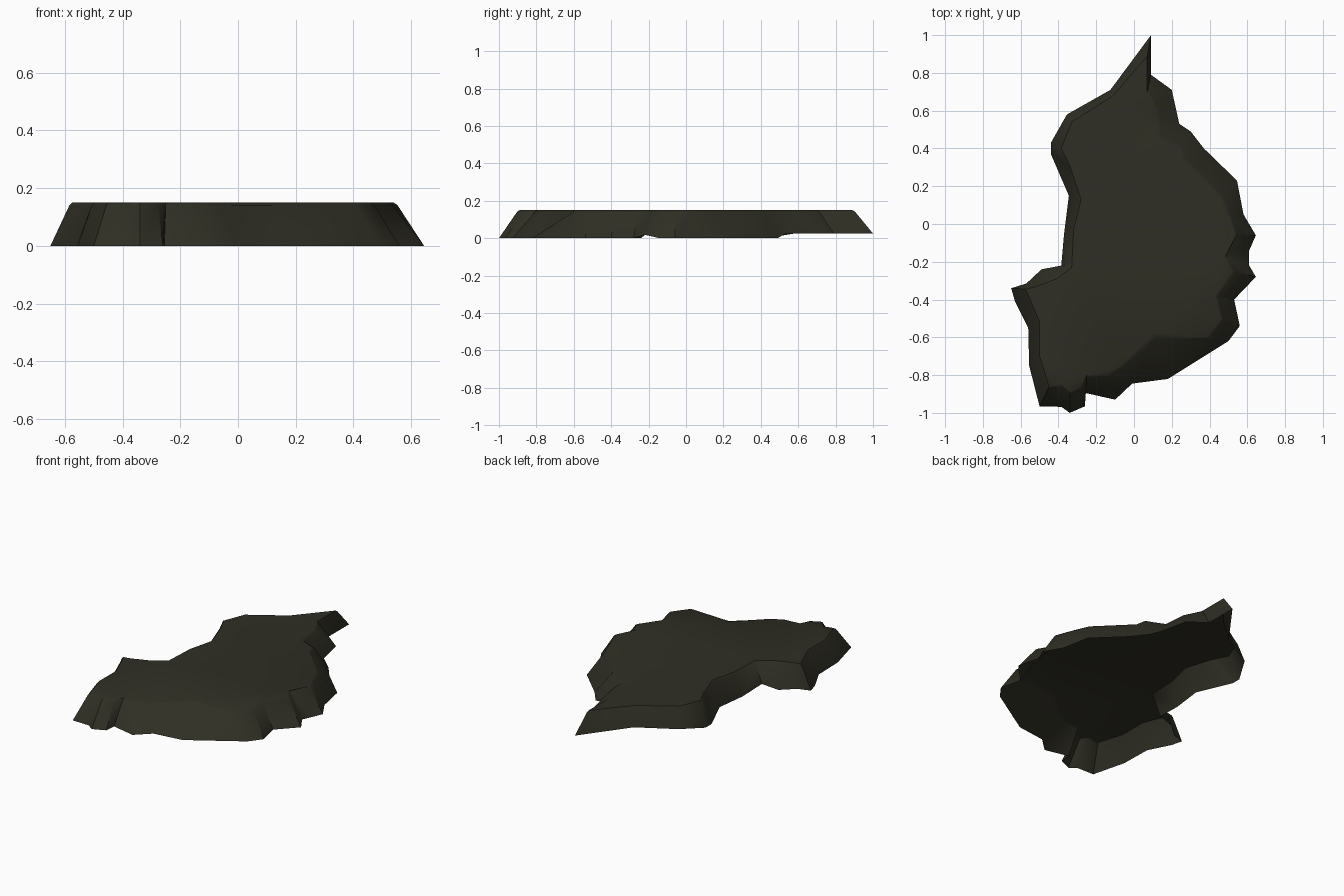
import bpy, bmesh

# Plateau outline, clockwise from the back tip: foot x, foot y, rim x, rim y
EDGE = [
    (.09, 1.0, .07, .89), (.09, .79, .07, .70), (.20, .71, .12, .59),
    (.24, .53, .13, .45), (.30, .49, .25, .40), (.37, .40, .26, .34),
    (.545, .23, .46, .14), (.58, .05, .51, .02), (.645, -.06, .54, -.06),
    (.61, -.14, .46, -.15), (.61, -.22, .48, -.18), (.645, -.28, .52, -.25),
    (.53, -.40, .43, -.38), (.56, -.54, .46, -.50), (.50, -.62, .385, -.60),
    (.18, -.82, .11, -.575), (-.01, -.845, -.06, -.74), (-.10, -.93, -.14, -.79),
    (-.255, -.895, -.25, -.80), (-.26, -.965, -.28, -.86), (-.34, -1.0, -.34, -.89),
    (-.385, -.968, -.38, -.845), (-.50, -.965, -.45, -.86), (-.555, -.75, -.50, -.70),
    (-.56, -.55, -.50, -.52), (-.63, -.41, -.555, -.385), (-.65, -.34, -.575, -.345),
    (-.57, -.315, -.53, -.335), (-.49, -.24, -.41, -.29), (-.385, -.22, -.33, -.23),
    (-.37, -.05, -.32, -.03), (-.345, .15, -.28, .13), (-.44, .37, -.34, .31),
    (-.44, .43, -.385, .40), (-.355, .58, -.33, .54), (-.125, .71, -.11, .68),
]
HEIGHT = .15


def foot_height(y):
    """The back end and one narrow band hang slightly above the ground."""
    if y > .5:
        return .025
    return .018 if -.23 < y < -.21 else 0


bm = bmesh.new()

# Sloping cliff: foot ring, shoulder ring, rim ring
rings = []
for t, h in ((0, 0), (.88, .94), (1, 1)):
    ring = []
    for fx, fy, rx, ry in EDGE:
        z0 = foot_height(fy)
        ring.append(bm.verts.new((fx + (rx - fx) * t, fy + (ry - fy) * t,
                                  z0 + (HEIGHT - z0) * h)))
    rings.append(ring)

n = len(EDGE)
for low, high in zip(rings, rings[1:]):
    for i in range(n):
        j = (i + 1) % n
        bm.faces.new((low[j], low[i], high[i], high[j]))

# Flat top, underside left open
top = bm.faces.new(rings[-1][::-1])
bmesh.ops.triangulate(bm, faces=[top])

mesh = bpy.data.meshes.new("rock_plateau")
bm.to_mesh(mesh)
bm.free()
plateau = bpy.data.objects.new("rock_plateau", mesh)
bpy.context.collection.objects.link(plateau)

# Dark olive rock
rock = bpy.data.materials.new("dark olive rock")
rock.diffuse_color = (.029, .028, .018, 1)
mesh.materials.append(rock)

bpy.context.view_layer.objects.active = plateau
plateau.select_set(True)
bpy.ops.object.shade_smooth_by_angle(angle=.7)
